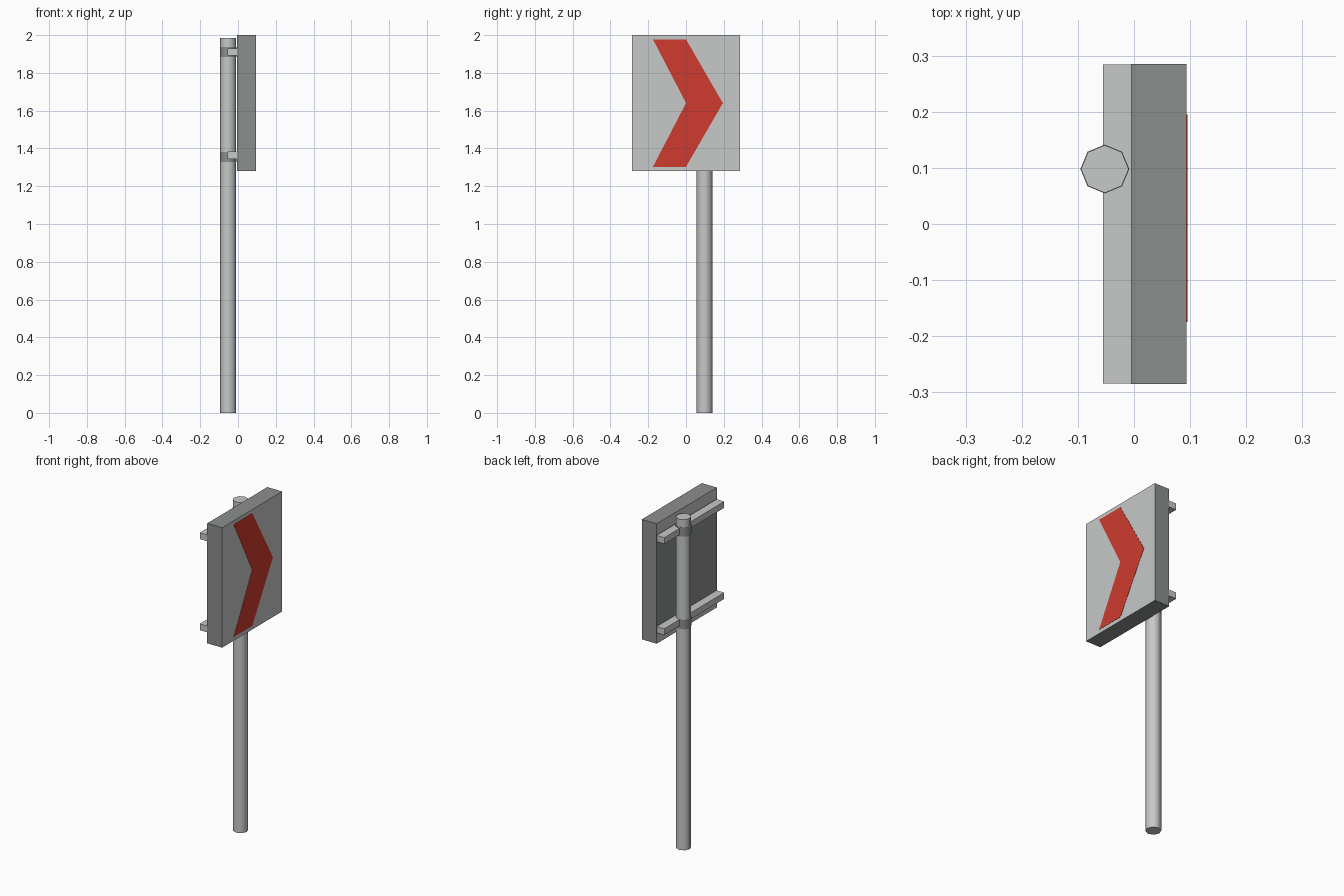
import bpy, bmesh, math
from mathutils import Vector

cube = bpy.data.objects.get("Cube")
if cube:
    bpy.data.objects.remove(cube, do_unlink=True)


def material(name, rgb):
    m = bpy.data.materials.new(name)
    m.use_nodes = True
    m.diffuse_color = (*rgb, 1)
    m.node_tree.nodes["Principled BSDF"].inputs["Base Color"].default_value = (*rgb, 1)
    return m


LIGHT = material("light grey", (0.57, 0.58, 0.58))
DARK = material("dark grey", (0.26, 0.275, 0.27))
RED = material("red", (0.62, 0.044, 0.028))


def finish(name, bm, *mats):
    bmesh.ops.recalc_face_normals(bm, faces=bm.faces)
    mesh = bpy.data.meshes.new(name)
    bm.to_mesh(mesh)
    bm.free()
    for m in mats:
        mesh.materials.append(m)
    obj = bpy.data.objects.new(name, mesh)
    bpy.context.collection.objects.link(obj)
    return obj


def box(lo, hi):
    lo, hi = Vector(lo), Vector(hi)
    bm = bmesh.new()
    bmesh.ops.create_cube(bm, size=1)
    bmesh.ops.scale(bm, vec=hi - lo, verts=bm.verts)
    bmesh.ops.translate(bm, vec=(lo + hi) / 2, verts=bm.verts)
    return bm


def tube(name, radius, z0, z1, mat):
    bm = bmesh.new()
    bmesh.ops.create_cone(bm, cap_ends=True, segments=8, radius1=radius,
                          radius2=radius, depth=z1 - z0)
    bmesh.ops.translate(bm, vec=(-0.052, 0.098, (z0 + z1) / 2), verts=bm.verts)
    obj = finish(name, bm, mat)
    bpy.ops.object.select_all(action="DESELECT")
    bpy.context.view_layer.objects.active = obj
    obj.select_set(True)
    bpy.ops.object.shade_smooth_by_angle(angle=math.radians(50))


# Sign box: dark shell, light front and light strips along the back edges
bm = box((-0.005, -0.285, 1.28), (0.094, 0.285, 2.0))
for z in (1.335, 1.935):
    bmesh.ops.bisect_plane(bm, geom=bm.verts[:] + bm.edges[:] + bm.faces[:],
                           plane_co=(0, 0, z), plane_no=(0, 0, 1))
bm.normal_update()
for f in bm.faces:
    outer = abs(f.calc_center_median().z - 1.635) > 0.3
    if f.normal.x > 0.9 or (f.normal.x < -0.9 and outer):
        f.material_index = 1
finish("sign_panel", bm, DARK, LIGHT)

# Chevron plate on the sign face
outline = [(-0.175, 1.978), (0.0, 1.978), (0.195, 1.64),
           (0.0, 1.303), (-0.175, 1.303), (0.0, 1.64)]
bm = bmesh.new()
face = bm.faces.new([bm.verts.new((0.0935, y, z)) for y, z in outline])
ext = bmesh.ops.extrude_face_region(bm, geom=[face])
bmesh.ops.translate(bm, vec=(0.002, 0, 0),
                    verts=[v for v in ext["geom"] if isinstance(v, bmesh.types.BMVert)])
finish("chevron", bm, RED)

# Post with clamp bands, and the rails that carry the sign
tube("post", 0.0425, 0, 1.985, LIGHT)
for level, band_z, rail_z in (("lower", 1.327, 1.345), ("upper", 1.883, 1.892)):
    tube(level + "_clamp", 0.0435, band_z, band_z + 0.055, DARK)
    rail = box((-0.055, -0.284, rail_z), (-0.005, 0.284, rail_z + 0.038))
    finish(level + "_rail", rail, LIGHT)
